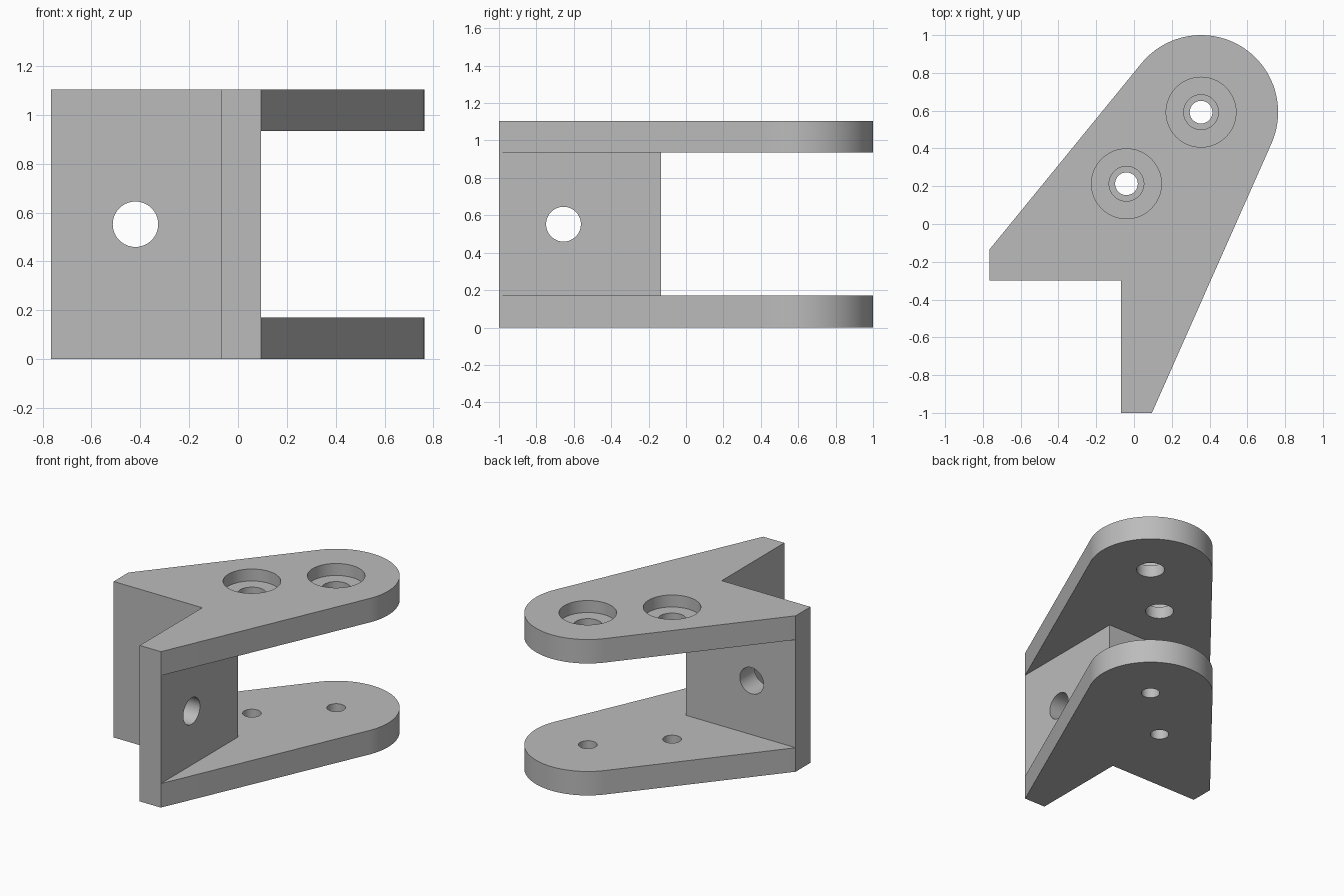
import bpy
import bmesh
from math import atan2, acos, cos, sin, hypot, pi, radians
from mathutils import Matrix, Vector

cube = bpy.data.objects.get("Cube")
if cube:
    bpy.data.objects.remove(cube, do_unlink=True)

HEIGHT, PLATE = 1.105, 0.17
MID = HEIGHT / 2
LEFT, WALL_X, CORNER_X = -0.765, 0.095, -0.07
FRONT, WALL_Y, CORNER_Y = -1.0, -0.135, -0.30
NOSE, NOSE_R = Vector((0.355, 0.592)), 0.408
PIVOTS = [NOSE, Vector((-0.04, 0.213))]

metal = bpy.data.materials.new("grey metal")
metal.use_nodes = True
grey = (0.5, 0.5, 0.5, 1)
metal.diffuse_color = grey
metal.node_tree.nodes["Principled BSDF"].inputs["Base Color"].default_value = grey


def make_object(name, bm):
    bmesh.ops.recalc_face_normals(bm, faces=bm.faces[:])
    mesh = bpy.data.meshes.new(name)
    bm.to_mesh(mesh)
    bm.free()
    mesh.materials.append(metal)
    obj = bpy.data.objects.new(name, mesh)
    bpy.context.collection.objects.link(obj)
    return obj


def prism(name, outline, z0, z1):
    bm = bmesh.new()
    face = bm.faces.new([bm.verts.new((x, y, z0)) for x, y in outline])
    ext = bmesh.ops.extrude_face_region(bm, geom=[face])
    top = [v for v in ext["geom"] if isinstance(v, bmesh.types.BMVert)]
    bmesh.ops.translate(bm, verts=top, vec=(0, 0, z1 - z0))
    return make_object(name, bm)


def cylinder(name, centre, radius, length, axis="Z"):
    turn = {"X": Matrix.Rotation(pi / 2, 4, "Y"),
            "Y": Matrix.Rotation(pi / 2, 4, "X"),
            "Z": Matrix.Identity(4)}[axis]
    bm = bmesh.new()
    bmesh.ops.create_cone(bm, cap_ends=True, segments=64, radius1=radius,
                          radius2=radius, depth=length,
                          matrix=Matrix.Translation(centre) @ turn)
    return make_object(name, bm)


def cut(obj, cutter):
    """Subtract the cutter, then discard it."""
    cutter.hide_render = True
    mod = obj.modifiers.new("cut", "BOOLEAN")
    mod.operation, mod.solver, mod.object = "DIFFERENCE", "EXACT", cutter
    bpy.context.view_layer.objects.active = obj
    bpy.ops.object.modifier_apply(modifier=mod.name)
    bpy.data.objects.remove(cutter, do_unlink=True)


def tangent_angle(point, side):
    """Angle on the rounded nose where a line from the point touches it."""
    d = Vector(point) - NOSE
    return atan2(d.y, d.x) + side * acos(NOSE_R / hypot(d.x, d.y))


# Outline: two legs at right angles, sides tangent to the rounded nose
right_tip, left_tip = (WALL_X, FRONT), (LEFT, WALL_Y)
start = tangent_angle(right_tip, 1)
end = tangent_angle(left_tip, -1) % (2 * pi)
STEPS = 48
arc = [(NOSE.x + NOSE_R * cos(a), NOSE.y + NOSE_R * sin(a))
       for a in (start + (end - start) * i / STEPS for i in range(STEPS + 1))]
outline = [(LEFT, CORNER_Y), (CORNER_X, CORNER_Y), (CORNER_X, FRONT),
           right_tip, *arc, left_tip]
bracket = prism("clevis_bracket", outline, 0, HEIGHT)

# Open gap between the plates, leaving the L-shaped wall
gap = [(-2, WALL_Y), (WALL_X, WALL_Y), (WALL_X, -2), (2, -2), (2, 2), (-2, 2)]
cut(bracket, prism("gap_cutter", gap, PLATE, HEIGHT - PLATE))

# Pivot holes: narrow below, wider and counterbored above
for p in PIVOTS:
    cut(bracket, cylinder("lower_hole", (p.x, p.y, PLATE / 2), 0.06, 0.4))
    cut(bracket, cylinder("upper_hole", (p.x, p.y, HEIGHT - PLATE / 2), 0.092, 0.4))
    cut(bracket, cylinder("counterbore", (p.x, p.y, HEIGHT), 0.185, PLATE))

# Mounting holes through both walls
cut(bracket, cylinder("front_wall_hole", (-0.42, -0.22, MID), 0.093, 0.4, "Y"))
cut(bracket, cylinder("side_wall_hole", (0.01, -0.655, MID), 0.093, 0.4, "X"))

bpy.ops.object.select_all(action="DESELECT")
bracket.select_set(True)
bpy.context.view_layer.objects.active = bracket
bpy.ops.object.shade_smooth_by_angle(angle=radians(30))
